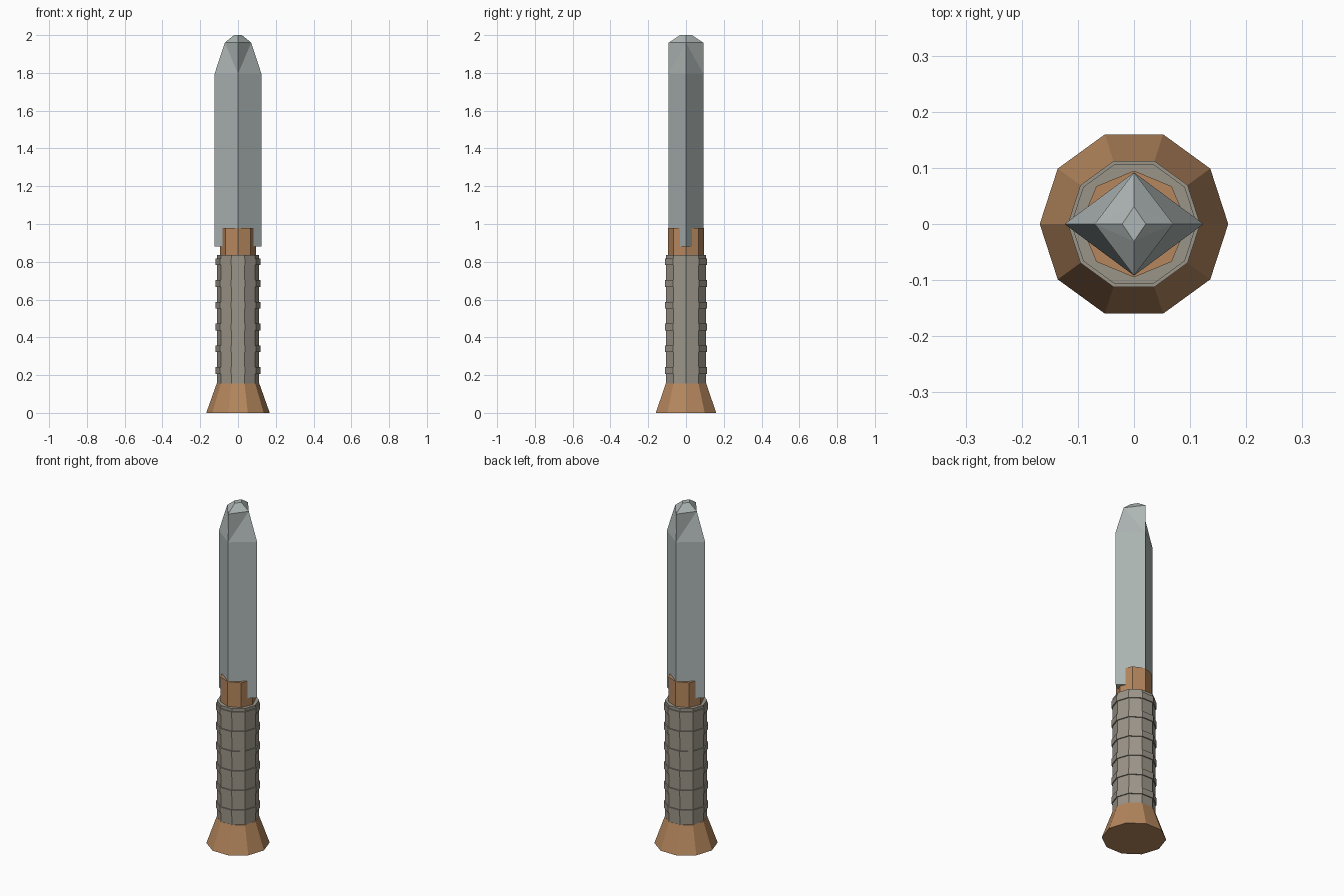
import bpy
from math import cos, sin, pi

if "Cube" in bpy.data.objects:
    bpy.data.objects.remove(bpy.data.objects["Cube"])


def material(name, color):
    m = bpy.data.materials.new(name)
    m.diffuse_color = (*color, 1)
    m.use_nodes = True
    m.node_tree.nodes["Principled BSDF"].inputs["Base Color"].default_value = m.diffuse_color
    return m


def loft(name, rings, sides, mat, diagonals=False):
    """Stack of elliptical polygons (z, x radius, y radius), capped at both ends."""
    verts = [(rx * cos(2 * pi * i / sides), ry * sin(2 * pi * i / sides), z)
             for z, rx, ry in rings for i in range(sides)]
    faces = [tuple(reversed(range(sides))),
             tuple(range(len(verts) - sides, len(verts)))]
    for r in range(len(rings) - 1):
        for i in range(sides):
            j = (i + 1) % sides
            a, b = r * sides + i, r * sides + j
            c, d = b + sides, a + sides
            if not diagonals:
                faces.append((a, b, c, d))
            elif i % 2:      # split from the flat ridge to the cutting edge
                faces += [(a, b, d), (b, c, d)] if rings[r][2] != rings[r + 1][2] else [(a, b, c), (a, c, d)]
            else:
                faces += [(a, b, c), (a, c, d)] if rings[r][2] != rings[r + 1][2] else [(a, b, d), (b, c, d)]
    mesh = bpy.data.meshes.new(name)
    mesh.from_pydata(verts, [], faces)
    mesh.materials.append(mat)
    obj = bpy.data.objects.new(name, mesh)
    bpy.context.collection.objects.link(obj)
    return obj


wood = material("wood", (0.46, 0.24, 0.11))
wrap = material("wrap", (0.33, 0.30, 0.25))
steel = material("steel", (0.42, 0.47, 0.46))

# Flared pommel
loft("pommel", [(0, 0.168, 0.168), (0.155, 0.113, 0.113)], 10, wood)

# Grip with six raised bands
inner, outer = 0.112, 0.118
profile = [(0.15, inner)]
for k in range(6):
    z = 0.225 + 0.115 * k
    profile += [(z - 0.018, inner), (z - 0.018, outer), (z + 0.018, outer), (z + 0.018, inner)]
profile.append((0.835, inner))
loft("grip", [(z, r, r) for z, r in profile], 10, wrap)

# Wooden collar that holds the blade
loft("collar", [(0.80, 0.095, 0.095), (0.98, 0.095, 0.095)], 8, wood)

# Diamond section blade with a chiselled tip
loft("blade", [(0.88, 0.124, 0.092), (1.795, 0.124, 0.092),
               (1.96, 0.07, 0.092), (2.0, 0.021, 0.031)], 4, steel, diagonals=True)
